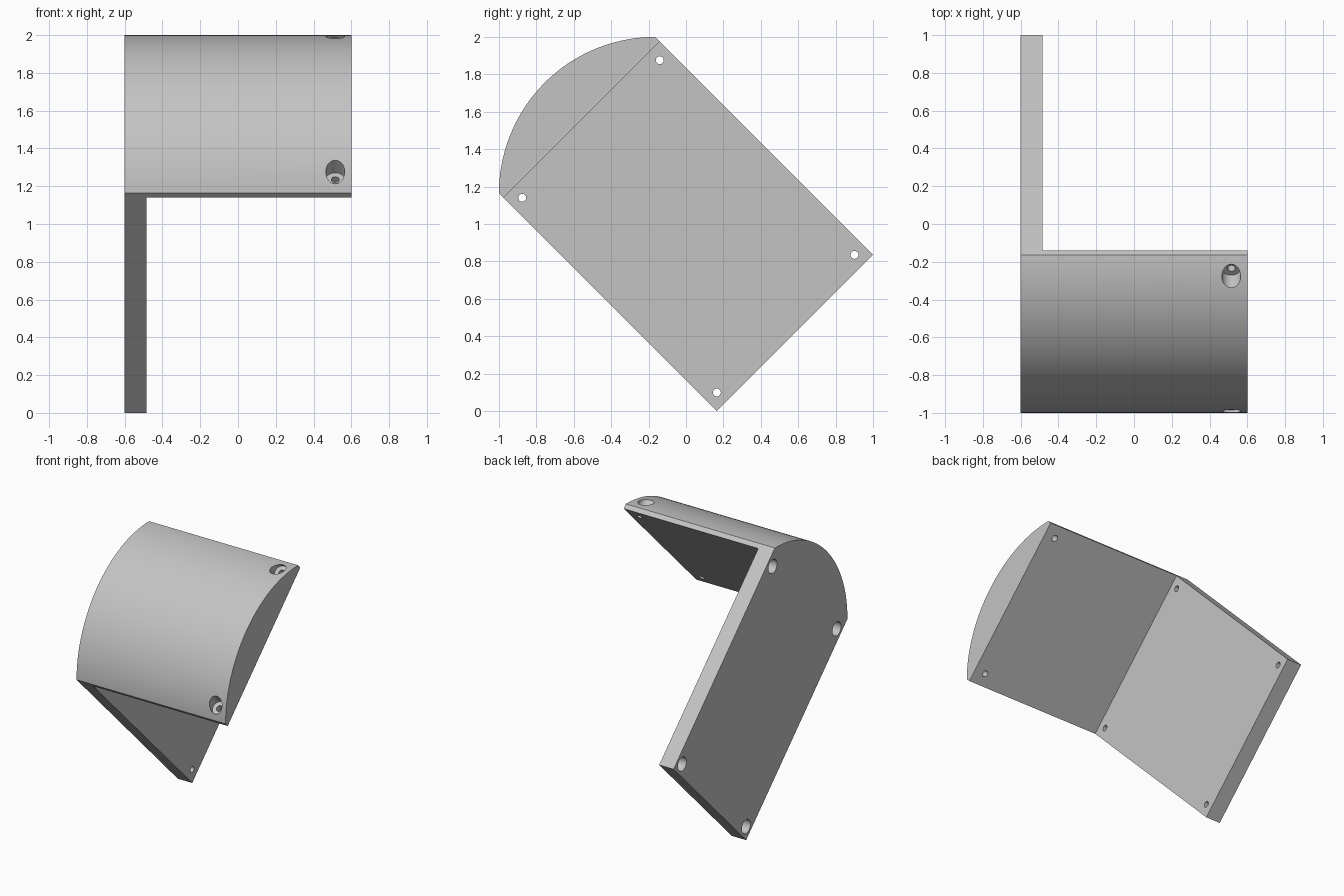
import bpy
import math
from mathutils import Vector

if "Cube" in bpy.data.objects:
    bpy.data.objects.remove(bpy.data.objects["Cube"])

grey = bpy.data.materials.new("light grey")
grey.use_nodes = True
colour = (0.55, 0.55, 0.55, 1)
grey.diffuse_color = colour
grey.node_tree.nodes["Principled BSDF"].inputs["Base Color"].default_value = colour

HALF = 0.6       # half the width of the bracket
PLATE = 0.116    # side plate thickness
R = 0.835        # quarter-round radius
CY, CZ = -0.165, 1.165
LIP = 0.025      # straight rim under the quarter-round
BORE, HOLE, FLOOR = 0.05, 0.021, 0.05
V = Vector((0, 1, 1)).normalized()     # along the chord
W = Vector((0, -1, 1)).normalized()    # outward from the chord


def prism(name, outline, x0, x1):
    """Extrude a (y, z) outline along x."""
    n = len(outline)
    verts = [(x, y, z) for x in (x0, x1) for y, z in outline]
    faces = [tuple(range(n))[::-1], tuple(range(n, 2 * n))]
    faces += [(i, (i + 1) % n, (i + 1) % n + n, i + n) for i in range(n)]
    mesh = bpy.data.meshes.new(name)
    mesh.from_pydata(verts, [], faces)
    mesh.materials.append(grey)
    obj = bpy.data.objects.new(name, mesh)
    bpy.context.collection.objects.link(obj)
    bpy.context.view_layer.objects.active = obj
    obj.select_set(True)
    bpy.ops.object.mode_set(mode='EDIT')
    bpy.ops.mesh.select_all(action='SELECT')
    bpy.ops.mesh.normals_make_consistent(inside=False)
    bpy.ops.object.mode_set(mode='OBJECT')
    return obj


def combine(target, tool, operation):
    """Apply a boolean and discard the tool object."""
    mod = target.modifiers.new("combine", 'BOOLEAN')
    mod.operation, mod.solver, mod.object = operation, 'EXACT', tool
    bpy.context.view_layer.objects.active = target
    bpy.ops.object.modifier_apply(modifier=mod.name)
    bpy.data.objects.remove(tool)


def drill(target, start, axis, floor, length):
    """Screw hole along axis from start, widened beyond the floor."""
    for radius, a, b in ((HOLE, -0.1, length), (BORE, floor, length)):
        bpy.ops.mesh.primitive_cylinder_add(
            vertices=32, radius=radius, depth=b - a,
            location=start + axis * (a + b) / 2,
            rotation=axis.to_track_quat('Z', 'Y').to_euler())
        cutter = bpy.context.object
        cutter.name = "hole_cutter"
        cutter.hide_render = True
        cutter.data.materials.append(grey)
        combine(target, cutter, 'DIFFERENCE')


# Quarter-round segment with its thin straight rim
arc = [(CY + R * math.cos(a), CZ + R * math.sin(a))
       for a in (math.pi - math.pi / 2 * i / 64 for i in range(65))]
rim = [(CY + LIP, CZ + R - LIP), (CY - R + LIP, CZ - LIP)]
bracket = prism("rounded_bracket", arc + rim, -HALF, HALF)

# Flat side plate, running from the rounded segment down to the tip
plate = prism("side_plate", [(CY - R, CZ), (CY, CZ + R), (1, R), (-CY, 0)],
              -HALF, -HALF + PLATE)
combine(bracket, plate, 'UNION')

# Two screw holes through the rounded segment, near its free end
corner = Vector((0, *rim[1]))
chord = R * math.sqrt(2)
for t in (0.085, chord - 0.085):
    drill(bracket, corner + V * t + Vector((HALF - 0.085, 0, 0)), W, FLOOR, 0.5)

# Four screw holes through the side plate, widened on its outer face
run = (corner - Vector((0, -CY, 0))).length
inner = Vector((-HALF + PLATE, 0, 0))
for t in (0.07, chord - 0.07):
    for d in (0.07, run - 0.07):
        drill(bracket, corner + inner + V * t - W * d, Vector((-1, 0, 0)), FLOOR, 0.3)

bpy.ops.object.select_all(action='DESELECT')
bracket.select_set(True)
bpy.context.view_layer.objects.active = bracket
bpy.ops.object.shade_smooth_by_angle(angle=math.radians(30))
